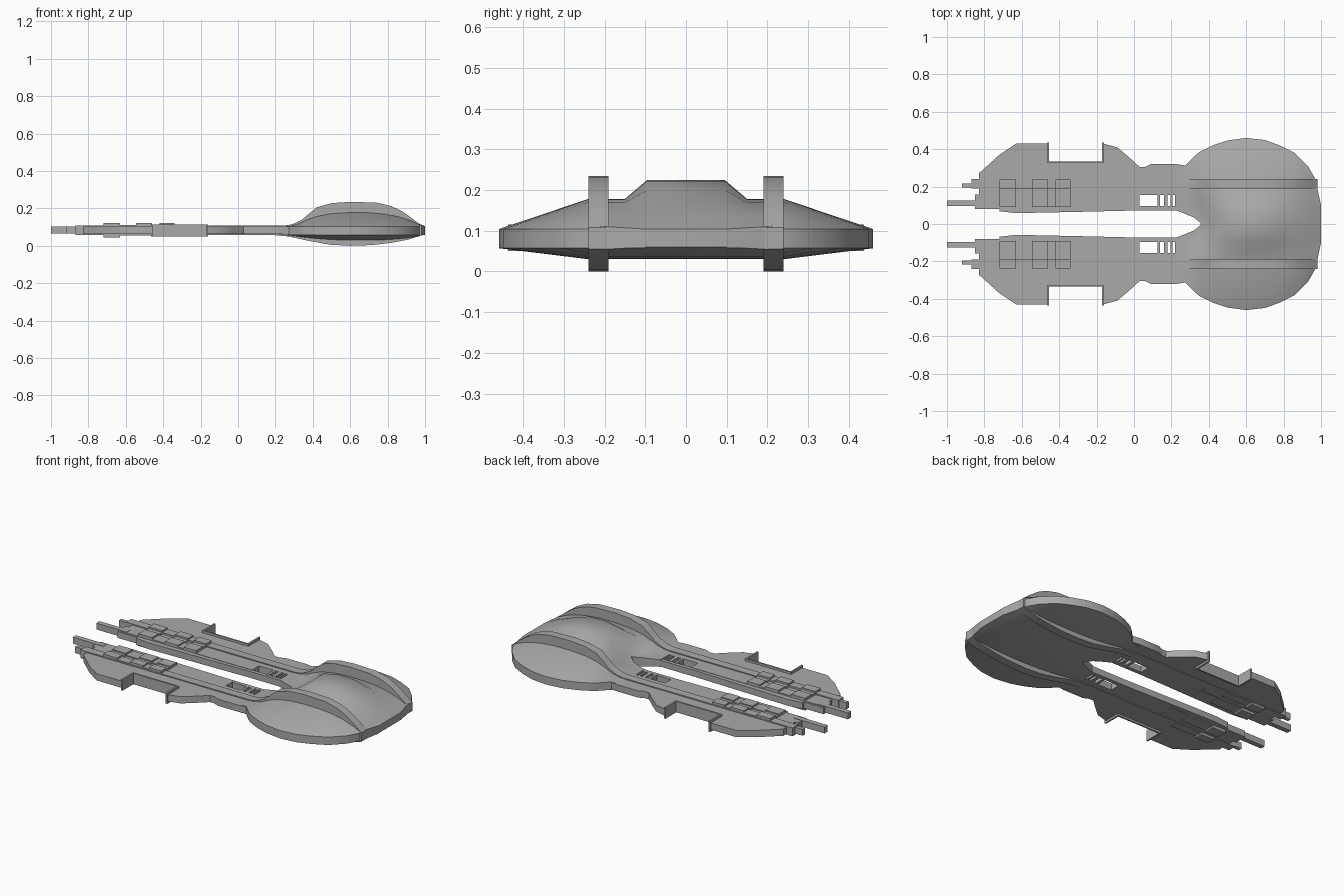
import bpy, bmesh, math

cube = bpy.data.objects.get("Cube")
if cube:
    bpy.data.objects.remove(cube)

GREY = (0.4, 0.4, 0.4, 1)
mat = bpy.data.materials.new("hull grey")
mat.use_nodes = True
mat.diffuse_color = GREY
mat.node_tree.nodes["Principled BSDF"].inputs["Base Color"].default_value = GREY


def finish(name, bm, angle=30):
    """Turn a bmesh of the left (+y) half into a mirrored object."""
    mesh = bpy.data.meshes.new(name)
    bm.to_mesh(mesh)
    bm.free()
    mesh.materials.append(mat)
    ob = bpy.data.objects.new(name, mesh)
    bpy.context.collection.objects.link(ob)
    bpy.ops.object.select_all(action="DESELECT")
    ob.select_set(True)
    bpy.context.view_layer.objects.active = ob
    bpy.ops.object.shade_smooth_by_angle(angle=math.radians(angle))
    mirror = ob.modifiers.new("Mirror", "MIRROR")
    mirror.use_axis = (False, True, False)
    mirror.merge_threshold = 0.0005
    return ob


def prism(name, outline, lo, hi, axis="z"):
    """Extrude an outline: xy points along z, or xz points along y."""
    bm = bmesh.new()
    place = (lambda a, b, t: (a, b, t)) if axis == "z" else (lambda a, b, t: (a, t, b))
    rings = [[bm.verts.new(place(a, b, t)) for a, b in outline] for t in (lo, hi)]
    for ring in rings:
        bm.faces.new(ring)
    n = len(outline)
    for i in range(n):
        j = (i + 1) % n
        bm.faces.new((rings[0][i], rings[0][j], rings[1][j], rings[1][i]))
    bmesh.ops.recalc_face_normals(bm, faces=bm.faces)
    return finish(name, bm)


def box(name, x0, x1, y0, y1, z0, z1):
    return prism(name, [(x0, y0), (x1, y0), (x1, y1), (x0, y1)], z0, z1)


# Main saucer: stations of x, notch half width, half width, shoulder, crown, belly
stations = [
    (.22, .075, .31, .102, .102, .060),
    (.27, .055, .31, .105, .102, .056),
    (.32, .035, .36, .116, .104, .050),
    (.35, .010, .385, .130, .108, .046),
    (.36, 0, .39, .135, .112, .045),
    (.42, 0, .42, .157, .150, .039),
    (.50, 0, .447, .172, .205, .033),
    (.60, 0, .46, .178, .225, .030),
    (.70, 0, .449, .177, .222, .030),
    (.78, 0, .42, .170, .200, .032),
    (.86, 0, .38, .155, .168, .037),
    (.93, 0, .31, .132, .140, .045),
    (.97, 0, .24, .113, .118, .052),
    (1.0, 0, .10, .104, .104, .060),
]
bm = bmesh.new()
rings = []
for x, notch, w, shoulder, crown, belly in stations:
    rim = min(.104, shoulder)
    section = [(0, belly), (.24, belly), (w, .057), (w, rim), (.24, shoulder),
               (.15, shoulder), (.095, crown), (0, crown)]
    rings.append([bm.verts.new((x, min(max(y, notch), w), z)) for y, z in section])
for a, b in zip(rings, rings[1:]):
    for i in range(len(a)):
        j = (i + 1) % len(a)
        bm.faces.new((a[i], a[j], b[j], b[i]))
bm.faces.new(rings[0])
bm.faces.new(rings[-1])
bmesh.ops.remove_doubles(bm, verts=bm.verts, dist=0.0005)
bmesh.ops.recalc_face_normals(bm, faces=bm.faces)
seam = [f for f in bm.faces if all(v.co.y < 0.0005 for v in f.verts)]
bmesh.ops.delete(bm, geom=seam, context="FACES")
finish("saucer_hull", bm, 40)

# Long rails that arch over and under the saucer
rail = [(-.87, .108), (.25, .108), (.29, .115), (.34, .138), (.38, .172), (.42, .205),
        (.50, .228), (.60, .235), (.74, .231), (.82, .212), (.88, .183), (.94, .14),
        (.98, .108), (.98, .055), (.91, .033), (.82, .016), (.72, .004), (.60, 0),
        (.49, .006), (.38, .026), (.27, .05), (.18, .058), (-.87, .058)]
prism("arched_rail", rail, .19, .24, "y")

# Arm plates with the notched outer edge
arm = [(.29, .155), (.29, .31), (.23, .32), (.09, .32), (.06, .305), (.03, .305),
       (-.03, .36), (-.09, .41), (-.165, .43), (-.165, .33), (-.46, .33), (-.46, .43),
       (-.63, .43), (-.72, .37), (-.83, .27), (-.83, .155)]
prism("arm_plate", arm, .062, .102)

# Inner edge beam beside the central gap
edge = [(.24, .095), (.24, .072), (.0, .072), (-.25, .066), (-.63, .058),
        (-.72, .068), (-.72, .08), (-.85, .08), (-.85, .095)]
prism("inner_beam", edge, .062, .1)

# Inner deck, split by the open slots
for x0, x1 in ((-.85, .03), (.125, .14), (.16, .18), (.195, .205), (.22, .26)):
    box("inner_deck", x0, x1, .09, .158, .062, .102)

# Bracket lining the notch: back wall and two end fins
box("notch_wall", -.46, -.165, .325, .335, .05, .115)
for x in (-.465, -.17):
    box("notch_fin", x, x + .01, .325, .437, .05, .115)

# Prongs at the arm tips
box("long_prong", -1, -.8, .095, .125, .066, .104)
box("short_prong", -.92, -.8, .195, .217, .066, .104)

# Stepped armour blocks along the arms
for x0, x1, low, high in ((-.72, -.63, .045, .122), (-.63, -.545, .055, .112),
                          (-.545, -.46, .055, .122), (-.42, -.34, .058, .122),
                          (-.46, -.42, .058, .113)):
    box("deck_block", x0, x1, .09, .155, low, high - .004)
    box("rail_block", x0, x1, .187, .238, low, high)
    box("link_block", x0, x1, .155, .187, .06, high - .01)
